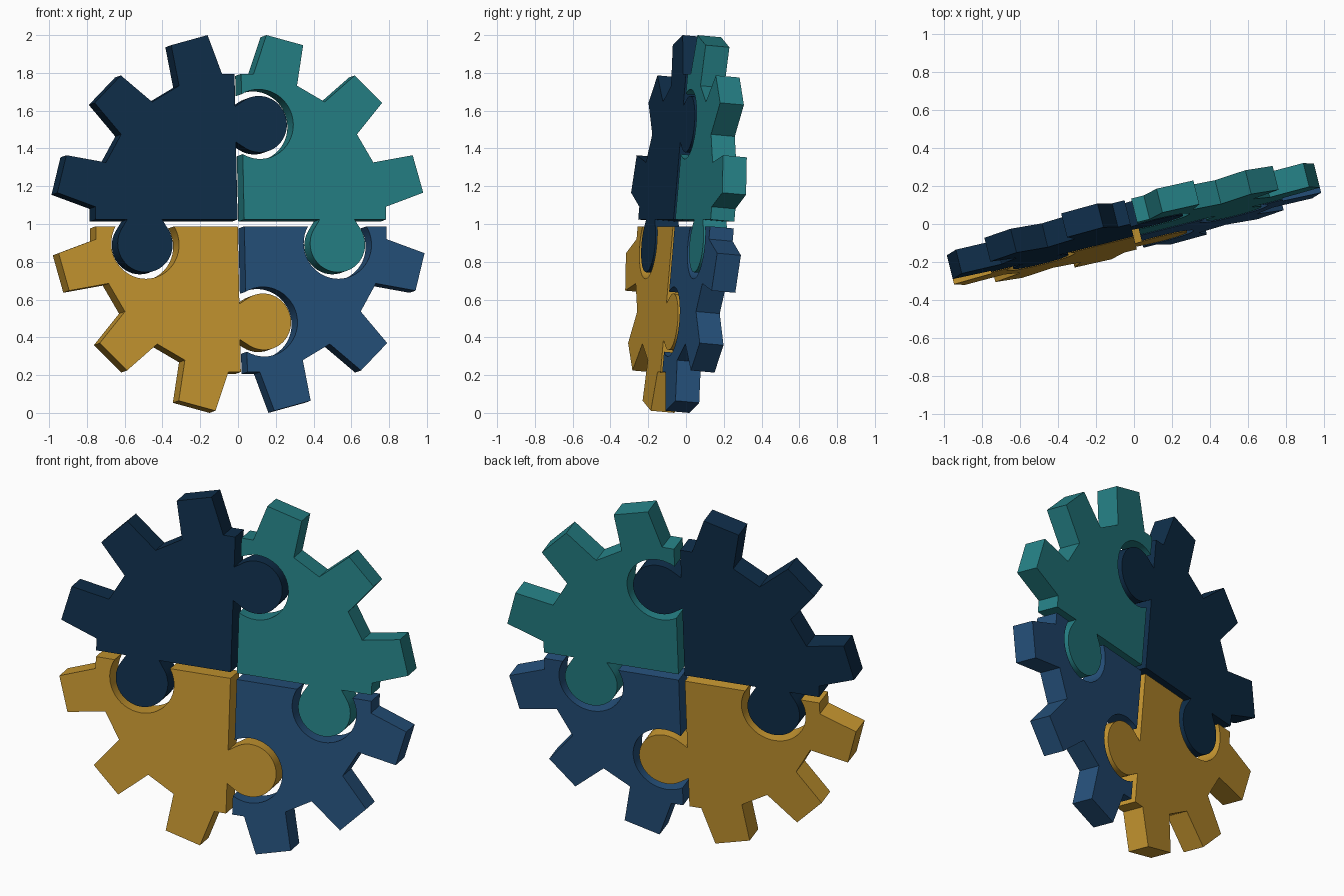
import bpy, bmesh, math
from mathutils import Matrix, Vector

if "Cube" in bpy.data.objects:
    bpy.data.objects.remove(bpy.data.objects["Cube"])

THICK = 0.13          # plate thickness
GAP = 0.018           # half of the gap between neighbouring pieces
ROOT, TIP = 0.797, 1.011
ROOT_HALF, TIP_HALF = 8.8, 5.85   # half angles of a tooth, in degrees
POS, DEPTH = 0.525, 0.112         # knob centre along the edge and beyond it
KNOB_R, HOLE_R, NECK = 0.15, 0.185, 0.095

# the whole gear leans back a little and is turned to one side
PLACE = (Matrix.Translation((0, 0, 1)) @ Matrix.Rotation(math.radians(14), 4, 'Z')
         @ Matrix.Rotation(math.radians(-5), 4, 'X'))


def linear(c):
    c /= 255
    return c / 12.92 if c <= 0.04045 else ((c + 0.055) / 1.055) ** 2.4


def material(name, rgb):
    m = bpy.data.materials.new(name)
    m.diffuse_color = (*[linear(c) for c in rgb], 1)
    m.use_nodes = True
    m.node_tree.nodes["Principled BSDF"].inputs["Base Color"].default_value = m.diffuse_color
    return m


def polar(r, deg):
    a = math.radians(deg)
    return (r * math.cos(a), r * math.sin(a))


def edge_feature(kind, n=32):
    """Jigsaw knob or hole as (along, across) points, in order along the edge."""
    if kind == 'knob':
        side, r = -1, KNOB_R
        rise = DEPTH + GAP
        phi = math.atan2(NECK, rise) + math.acos(r / math.hypot(NECK, rise))
    else:
        side, r = 1, HOLE_R
        phi = math.acos((DEPTH - GAP) / r)
    pts = []
    for i in range(n + 1):
        a = phi + (2 * math.pi - 2 * phi) * i / n
        pts.append((POS - r * math.sin(a), side * (DEPTH - r * math.cos(a))))
    if kind == 'knob':
        pts = [(POS - NECK, GAP)] + pts + [(POS + NECK, GAP)]
    return pts


def quarter(name, mat, sx, sz, flat_edge, upright_edge):
    # outline in a positive quadrant: corner, flat edge, three teeth, upright edge
    end = ROOT * math.cos(math.radians(15 - ROOT_HALF))
    pts = [(GAP, GAP)] + edge_feature(flat_edge) + [(end, GAP)]
    for c in (15, 45, 75):
        pts += [polar(ROOT, c - ROOT_HALF), polar(TIP, c - TIP_HALF),
                polar(TIP, c + TIP_HALF), polar(ROOT, c + ROOT_HALF)]
    pts += [(GAP, end)] + [(b, a) for a, b in reversed(edge_feature(upright_edge))]

    # mirror into place and extrude to a plate
    bm = bmesh.new()
    front = [bm.verts.new(PLACE @ Vector((sx * p, -THICK / 2, sz * q))) for p, q in pts]
    back = [bm.verts.new(PLACE @ Vector((sx * p, THICK / 2, sz * q))) for p, q in pts]
    bm.faces.new(front)
    bm.faces.new(back[::-1])
    for i in range(len(pts)):
        j = (i + 1) % len(pts)
        bm.faces.new((front[j], front[i], back[i], back[j]))
    bmesh.ops.recalc_face_normals(bm, faces=bm.faces)
    me = bpy.data.meshes.new(name)
    bm.to_mesh(me)
    bm.free()
    me.materials.append(mat)
    ob = bpy.data.objects.new(name, me)
    bpy.context.collection.objects.link(ob)
    bpy.ops.object.select_all(action='DESELECT')
    ob.select_set(True)
    bpy.context.view_layer.objects.active = ob
    bpy.ops.object.shade_smooth_by_angle(angle=math.radians(30))


# four interlocking gear quarters
quarter('upper_left_gear_piece', material('navy', (15, 46, 74)), -1, 1, 'knob', 'knob')
quarter('upper_right_gear_piece', material('teal', (37, 128, 133)), 1, 1, 'knob', 'hole')
quarter('lower_left_gear_piece', material('mustard', (198, 150, 48)), -1, -1, 'hole', 'knob')
quarter('lower_right_gear_piece', material('blue', (37, 80, 122)), 1, -1, 'hole', 'hole')
